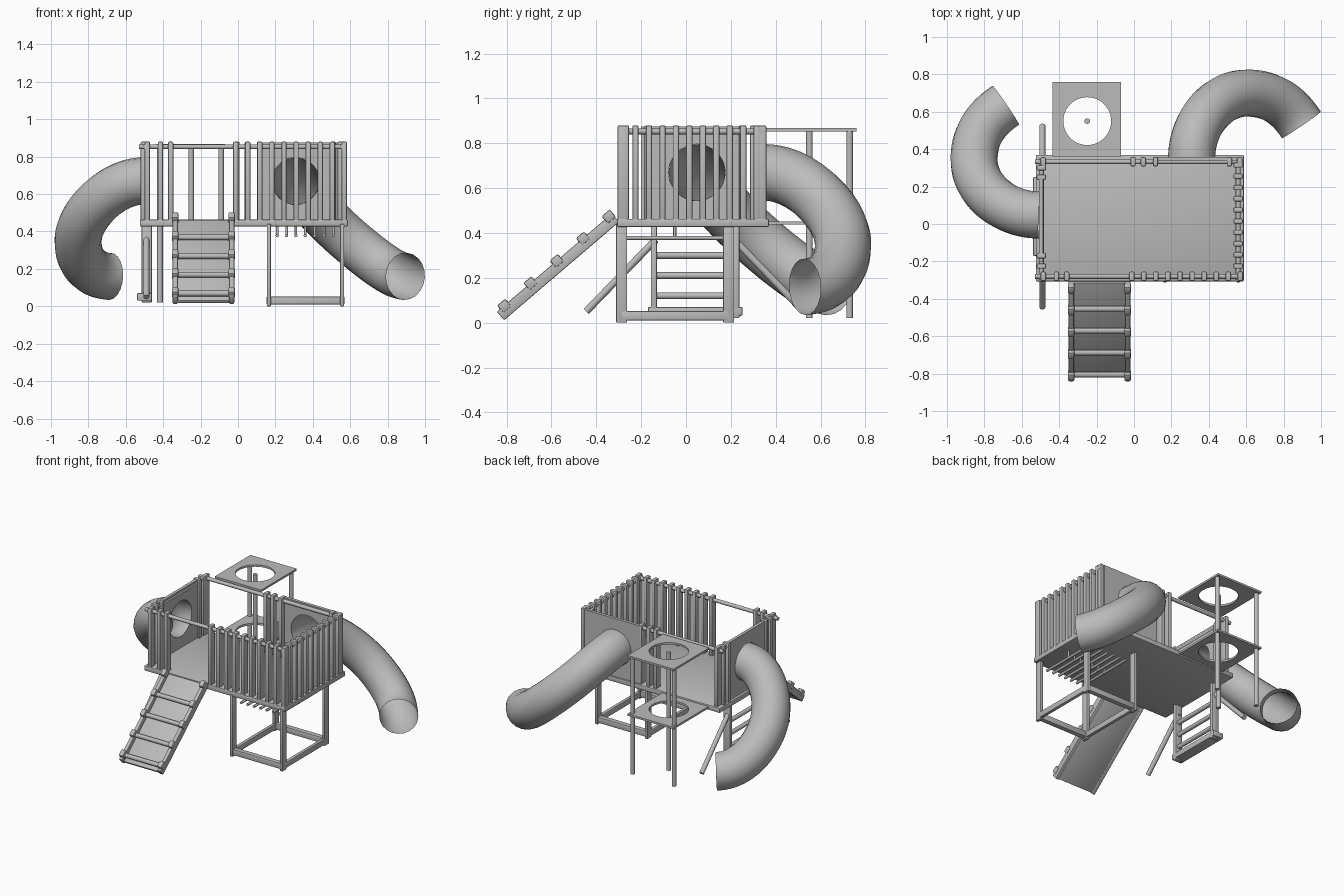
import bpy, bmesh, math
from mathutils import Vector, Matrix
from mathutils.geometry import interpolate_bezier

if "Cube" in bpy.data.objects:
    bpy.data.objects.remove(bpy.data.objects["Cube"])

grey = bpy.data.materials.new("plain grey")
grey.diffuse_color = (0.5, 0.5, 0.5, 1)
grey.use_nodes = True
grey.node_tree.nodes["Principled BSDF"].inputs["Base Color"].default_value = grey.diffuse_color


def add_mesh(name, bm, matrix=None):
    mesh = bpy.data.meshes.new(name)
    bm.to_mesh(mesh)
    bm.free()
    mesh.materials.append(grey)
    ob = bpy.data.objects.new(name, mesh)
    if matrix:
        ob.matrix_world = matrix
    bpy.context.collection.objects.link(ob)
    return ob


def box(name, lo, hi, bevel=0.006, matrix=None):
    """Rounded box between two corners."""
    lo, hi = Vector(lo), Vector(hi)
    bm = bmesh.new()
    bmesh.ops.create_cube(bm, size=1)
    for v in bm.verts:
        v.co = Vector(c * s for c, s in zip(v.co, hi - lo)) + (lo + hi) / 2
    if bevel:
        bmesh.ops.bevel(bm, geom=bm.edges[:], offset=bevel, segments=2,
                        profile=0.5, affect='EDGES')
    return add_mesh(name, bm, matrix)


def rod(name, a, b, r, matrix=None, sides=16):
    """Round bar between two points."""
    a, b = Vector(a), Vector(b)
    bm = bmesh.new()
    rot = (b - a).to_track_quat('Z', 'Y').to_matrix().to_4x4()
    bmesh.ops.create_cone(bm, cap_ends=True, segments=sides, radius1=r, radius2=r,
                          depth=(b - a).length,
                          matrix=Matrix.Translation((a + b) / 2) @ rot)
    return add_mesh(name, bm, matrix)


def curve_to_mesh(name, cu, matrix):
    tmp = bpy.data.objects.new("tmp", cu)
    bpy.context.collection.objects.link(tmp)
    bpy.context.view_layer.update()
    bm = bmesh.new()
    deps = bpy.context.evaluated_depsgraph_get()
    bm.from_mesh(tmp.evaluated_get(deps).to_mesh())
    bmesh.ops.remove_doubles(bm, verts=bm.verts[:], dist=1e-5)
    bpy.data.objects.remove(tmp)
    return add_mesh(name, bm, matrix)


def poly(cu, pts, cyclic):
    sp = cu.splines.new('POLY')
    sp.points.add(len(pts) - 1)
    for p, q in zip(sp.points, pts):
        p.co = (*q, 1)
    sp.use_cyclic_u = cyclic


def holed_plate(name, x0, x1, y0, y1, hole, r, thick, matrix):
    """Flat plate with a round hole."""
    cu = bpy.data.curves.new(name, 'CURVE')
    cu.dimensions, cu.fill_mode, cu.extrude = '2D', 'BOTH', thick / 2
    poly(cu, [(x0, y0, 0), (x1, y0, 0), (x1, y1, 0), (x0, y1, 0)], True)
    turn = [2 * math.pi * i / 40 for i in range(40)]
    poly(cu, [(hole[0] + r * math.cos(t), hole[1] + r * math.sin(t), 0) for t in turn], True)
    return curve_to_mesh(name, cu, matrix)


def tube_slide(name, matrix):
    """Open tube that turns right while dropping smoothly."""
    a = interpolate_bezier(Vector((0, 0, 0)), Vector((0, .19, 0)),
                           Vector((.135, .35, 0)), Vector((.295, .35, 0)), 25)
    b = interpolate_bezier(Vector((.295, .35, 0)), Vector((.425, .35, 0)),
                           Vector((.515, .29, 0)), Vector((.587, .18, 0)), 20)
    pts = a + b[1:]
    run = [0]
    for p, q in zip(pts, pts[1:]):
        run.append(run[-1] + (q - p).length)
    for p, s in zip(pts, run):
        t = s / run[-1]
        p.z = 0.67 - 0.51 * t * t * (3 - 2 * t)
    cu = bpy.data.curves.new(name, 'CURVE')
    cu.dimensions, cu.bevel_depth, cu.bevel_resolution = '3D', 0.126, 8
    poly(cu, [tuple(p) for p in pts], False)
    return curve_to_mesh(name, cu, matrix)


# deck
box("deck", (-.525, -.307, .427), (.587, .37, .463))

# tube slides: the same shape, once at the back and once turned to the left
tube_slide("back_tube_slide", Matrix.Translation((.308, .35, 0)))
tube_slide("left_tube_slide",
           Matrix.Translation((-.505, .048, 0)) @ Matrix.Rotation(math.pi / 2, 4, 'Z'))

# entry panels with round openings
upright = Matrix.Rotation(math.pi / 2, 4, 'X')
holed_plate("back_entry_panel", .11, .55, .45, .875, (.308, .67), .126, .022,
            Matrix.Translation((0, .348, 0)) @ upright)
holed_plate("left_entry_panel", -.2, .26, .45, .875, (.048, .67), .126, .022,
            Matrix.Translation((-.497, 0, 0)) @ Matrix.Rotation(math.pi / 2, 4, 'Z') @ upright)

# fence posts: narrow along the wall, deeper across it
W, D = 0.014, 0.025


def posts(name, places, wall, along_x):
    for i, p in enumerate(places):
        c = (p, wall) if along_x else (wall, p)
        h = (W, D) if along_x else (D, W)
        box(f"{name}_{i}", (c[0] - h[0], c[1] - h[1], .45),
            (c[0] + h[0], c[1] + h[1], .88), .007)


posts("front_post", [-.485, -.415, -.36] + [-.012 + .0645 * i for i in range(10)], -.28, True)
posts("right_post", [-.225 + .06 * i for i in range(10)], .557, False)
posts("back_post", [-.485, -.005, .05, .115, .51, .565], .333, True)
posts("left_post", [-.225, -.17, .25, .3], -.495, False)

# top rails
for name, a, b in (("front_rail", (-.53, -.28), (.58, -.28)),
                   ("back_rail", (-.53, .333), (.58, .333)),
                   ("right_rail", (.557, -.3), (.557, .35)),
                   ("left_rail", (-.495, -.3), (-.495, .35))):
    rod(name, (*a, .853), (*b, .853), .013)

# climbing tower behind the deck
for name, z in (("tower_top_plate", .86), ("tower_middle_plate", .445)):
    holed_plate(name, -.435, -.07, .36, .76, (-.25, .55), .128, .014,
                Matrix.Translation((0, 0, z)))
rod("tower_pole", (-.25, .55, .02), (-.25, .55, .86), .015)
for side, x in (("left", -.417), ("right", -.09)):
    rod(f"tower_{side}_leg", (x, .73, .02), (x, .73, .86), .015)

# ramp, built lying flat and then tilted
tilt = Matrix.Translation((-.185, -.577, .245)) @ Matrix.Rotation(math.radians(40.5), 4, 'X')
box("ramp_board", (-.15, -.325, -.024), (.15, .34, -.004), .003, tilt)
for side, x in (("left", -.151), ("right", .151)):
    box(f"ramp_{side}_rail", (x - .014, -.33, -.026), (x + .014, .345, .024), .006, tilt)
    for i, u in enumerate((-.288, -.134, .02, .174, .325)):
        box(f"ramp_{side}_knob_{i}", (x - .018, u - .024, .0), (x + .018, u + .024, .044), .008, tilt)
for i, u in enumerate((-.288, -.134, .02, .174)):
    rod(f"ramp_rung_{i}", (-.15, u, .014), (.15, u, .014), .015, tilt)

# cube frame under the right half
for x in (.165, .557):
    for y in (-.287, .19):
        box(f"frame_leg_{x}_{y}", (x - .011, y - .025, 0), (x + .011, y + .025, .44), .005)
    box(f"frame_side_bar_{x}", (x - .012, -.287, .01), (x + .012, .19, .052), .005)
for y in (-.287, .19):
    box(f"frame_cross_bar_{y}", (.165, y - .018, .01), (.557, y + .018, .052), .005)

# hanging bars under the deck
for i in range(7):
    x = .21 + .05 * i
    rod(f"hanging_bar_{i}", (x, -.265, .378), (x, .17, .378), .009, sides=10)
    rod(f"hanger_{i}", (x, -.05, .37), (x, -.05, .44), .007, sides=10)

# ladder and leaning grab bars on the left
for y in (-.143, .225):
    box(f"ladder_rail_{y}", (-.515, y - .014, .02), (-.46, y + .014, .44))
for i, z in enumerate((.12, .21, .3)):
    rod(f"ladder_rung_{i}", (-.487, -.143, z), (-.487, .225, z), .015)
box("ladder_foot", (-.54, -.17, .03), (-.46, .252, .07))
for name, a, b in (("front_grab_bar", (-.445, .05), (-.135, .37)),
                   ("back_grab_bar", (.525, .05), (.215, .37))):
    rod(name, (-.49, *a), (-.49, *b), .016)

# smooth the rounded parts, keep edges crisp
for ob in bpy.data.objects:
    ob.select_set(ob.type == 'MESH')
    bpy.context.view_layer.objects.active = ob
bpy.ops.object.shade_smooth_by_angle(angle=math.radians(40))
